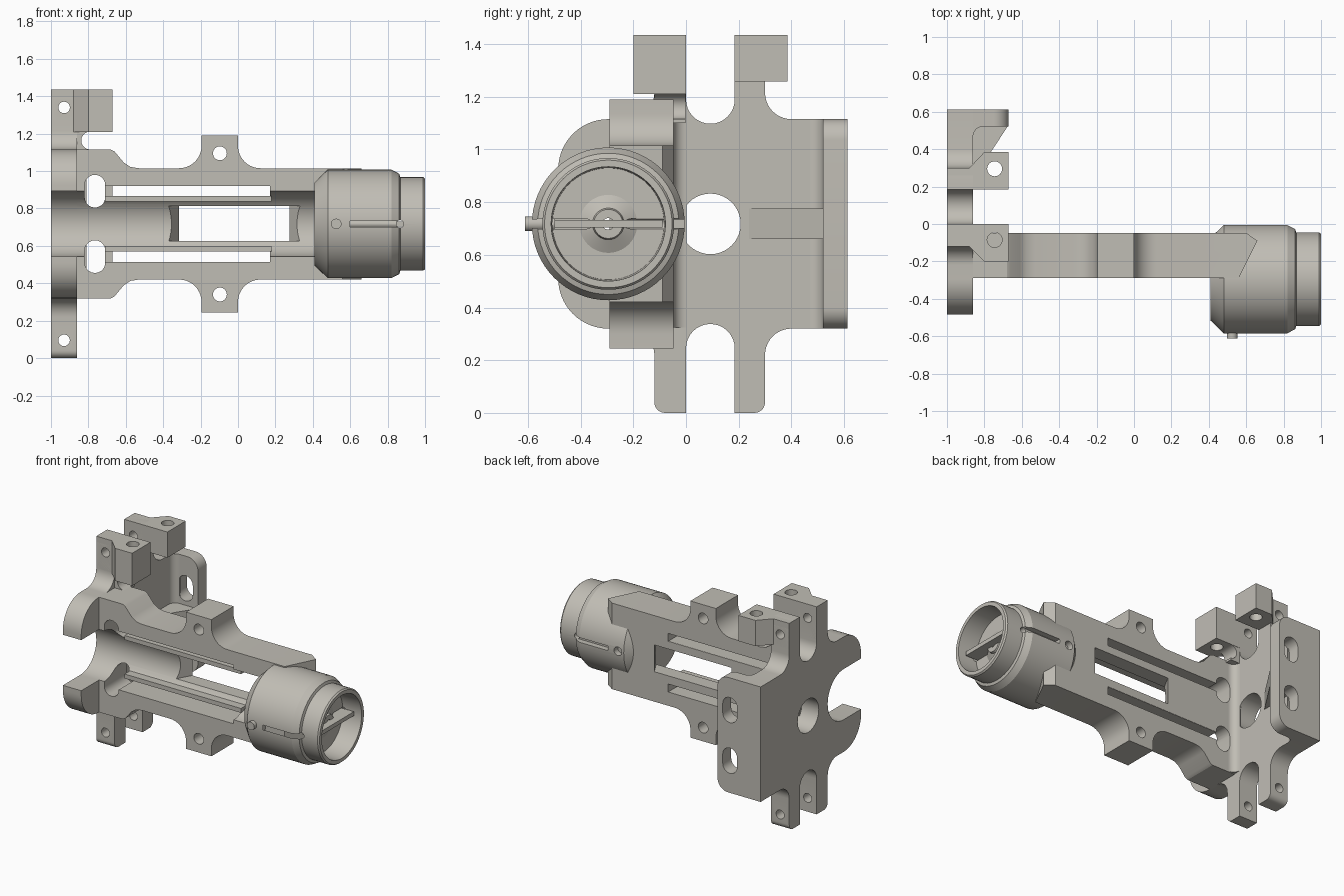
import bpy, bmesh, math
from mathutils import Vector

if "Cube" in bpy.data.objects:
    bpy.data.objects.remove(bpy.data.objects["Cube"])

CZ = 0.7175   # height of the mirror plane
AY = -0.295   # y of the barrel axis

metal = bpy.data.materials.new("warm_grey")
metal.diffuse_color = (0.53, 0.51, 0.46, 1)
metal.use_nodes = True
metal.node_tree.nodes["Principled BSDF"].inputs["Base Color"].default_value = metal.diffuse_color


def arc(cx, cy, r, a0, a1, n=10):
    return [(cx + r * math.cos(math.radians(a0 + (a1 - a0) * i / n)),
             cy + r * math.sin(math.radians(a0 + (a1 - a0) * i / n))) for i in range(n + 1)]


def circle(cx, cy, r, n=32):
    return arc(cx, cy, r, 0, 360, n)[:-1]


def rect(x0, x1, y0, y1):
    return [(x0, y0), (x1, y0), (x1, y1), (x0, y1)]


def flip(pts):
    """Mirror profile points about the middle height."""
    return [(a, 2 * CZ - b) for a, b in reversed(pts)]


def finish(name, bm):
    bmesh.ops.remove_doubles(bm, verts=bm.verts, dist=1e-5)
    bmesh.ops.recalc_face_normals(bm, faces=bm.faces)
    me = bpy.data.meshes.new(name)
    bm.to_mesh(me)
    bm.free()
    me.materials.append(metal)
    ob = bpy.data.objects.new(name, me)
    bpy.context.collection.objects.link(ob)
    return ob


def prism(name, pts, axis, lo, hi):
    """Extrude a 2D profile: axis x uses (y,z), y uses (x,z), z uses (x,y)."""
    place = {"x": lambda p, d: (d, p[0], p[1]),
             "y": lambda p, d: (p[0], d, p[1]),
             "z": lambda p, d: (p[0], p[1], d)}[axis]
    bm = bmesh.new()
    f = bm.faces.new([bm.verts.new(place(p, lo)) for p in pts])
    ext = bmesh.ops.extrude_face_region(bm, geom=[f])
    move = Vector(place((0, 0), hi - lo))
    bmesh.ops.translate(bm, vec=move, verts=[v for v in ext["geom"] if isinstance(v, bmesh.types.BMVert)])
    return finish(name, bm)


def lathe(name, prof, n=64):
    """Spin an (x, radius) profile about the barrel axis."""
    bm = bmesh.new()
    vs = [bm.verts.new((x, AY, CZ + r)) for x, r in prof]
    es = [bm.edges.new(p) for p in zip(vs, vs[1:])]
    bmesh.ops.spin(bm, geom=vs + es, cent=(0, AY, CZ), axis=(1, 0, 0), angle=2 * math.pi, steps=n)
    return finish(name, bm)


def cut(ob, *cutters):
    bpy.context.view_layer.objects.active = ob
    for c in cutters:
        c.hide_render = True
        m = ob.modifiers.new("cut", "BOOLEAN")
        m.operation, m.solver, m.object = "DIFFERENCE", "EXACT", c
        bpy.ops.object.modifier_apply(modifier=m.name)
        bpy.data.objects.remove(c)


def trough():
    return prism("trough_cutter", [(-0.7, CZ - 0.175)] + arc(AY, CZ, 0.175, -90, 90, 24)
                 + [(-0.7, CZ + 0.175)], "x", -1.1, 0.412)


def round_slots():
    up = arc(-0.765, 0.925, 0.055, 0, 180) + arc(-0.765, 0.86, 0.055, 180, 360)
    return [prism("slot_cutter", p, "y", -0.7, 0.8) for p in (up, flip(up))]


# Mounting plate with horns and four ears
half = ([(0.61, 1.115)] + arc(0.40, 1.215, 0.1, 270, 180) + arc(0.26, 1.395, 0.04, 0, 90, 6)
        + [(0.185, 1.435)] + arc(0.0925, 1.19, 0.0925, 0, -180, 16) + [(0.0, 1.435)]
        + arc(-0.08, 1.395, 0.04, 90, 180, 6) + arc(-0.22, 1.215, 0.1, 0, -90)
        + arc(AY, 0.925, 0.19, 90, 180, 14))
plate = prism("mounting_plate", half + flip(half), "x", -1.0, -0.86)
cut(plate, trough(), prism("hole_cutter", circle(0.0925, CZ, 0.115, 40), "x", -1.2, -0.7),
    *[prism("hole_cutter", circle(-0.93, z, 0.031, 24), "y", -0.3, 0.45) for z in (0.095, 1.34)])

# Upper clamp blocks on the ears
front_pts = [(-1, -0.12), (-0.88, -0.12), (-0.8, -0.2), (-0.67, -0.2), (-0.67, 0), (-1, 0)]
rear_pts = [(-1, 0.185), (-0.67, 0.185), (-0.67, 0.385), (-0.8, 0.385), (-0.88, 0.3), (-1, 0.3)]
for name, pts, low, hy in (("front_block", front_pts, 1.21, -0.085), ("rear_block", rear_pts, 1.257, 0.295)):
    block = prism(name, pts, "z", low, 1.435)
    cut(block, prism("hole_cutter", circle(-0.745, hy, 0.04), "z", 1.1, 1.6),
        prism("hole_cutter", circle(-0.93, 1.34, 0.031, 24), "y", -0.3, 0.45))

# Rounded neck under the front block
prism("block_neck", [(-0.87, 1.1), (-0.79, 1.1)] + arc(-0.79, 1.163, 0.048, 270, 90)
      + [(-0.79, 1.22), (-0.87, 1.22)], "y", -0.12, -0.002)

# Side flange with two slots, inner fillet and rib
flange = prism("side_flange", [(-1, 0.32), (-0.77, 0.32)] + arc(-0.75, 0.4, 0.08, 270, 360)
               + arc(-0.75, 1.035, 0.08, 0, 90) + [(-1, 1.115)], "y", 0.52, 0.613)
cut(flange, *round_slots())
prism("flange_fillet", [(-0.87, 0.53), (-0.87, 0.47)] + arc(-0.81, 0.47, 0.05, 180, 90, 8)
      + [(-0.81, 0.53)], "z", 0.32, 1.115)
prism("flange_rib", [(-0.87, 0.24), (-0.86, 0.24), (-0.67, 0.53), (-0.87, 0.53)], "z", 0.66, 0.775)

# Long body with side tabs
top = ([(-0.87, 1.115), (-0.68, 1.115), (-0.66, 1.105), (-0.61, 1.045), (-0.575, 1.022), (-0.53, 1.015)]
       + arc(-0.315, 1.135, 0.12, 270, 360) + [(-0.195, 1.19), (0, 1.19)]
       + arc(0.12, 1.135, 0.12, 180, 270) + [(0.7, 1.015)])
body = prism("body", top + flip(top), "y", -0.29, -0.048)
narrow = rect(-0.77, 0.17, 0.865, 0.92)
cut(body, trough(), *round_slots(),
    *[prism("slot_cutter", p, "y", -0.5, 0.1) for p in (narrow, flip(narrow))],
    *[prism("hole_cutter", circle(-0.097, z, 0.037), "y", -0.5, 0.1) for z in (0.34, 1.095)],
    prism("window_cutter", [(-0.40, -0.2), (0.36, -0.2), (0.26, -0.02), (-0.30, -0.02)], "z", 0.627, 0.812),
    prism("end_cutter", [(0.6, -0.03), (0.6, -0.048), (0.66, -0.09), (0.55, -0.31), (0.9, -0.31), (0.9, -0.03)],
          "z", 0.2, 1.3))

# Fillet where the body meets the plate
root = prism("body_fillet", [(-0.87, -0.06), (-0.81, -0.06)] + arc(-0.81, 0.002, 0.05, 270, 180, 8)
             + [(-0.87, 0.002)], "z", 0.325, 1.11)
cut(root, *round_slots())

# Guide rails along the trough
rail = rect(-0.71, 0.18, 0.836, 0.866)
for name, pts in (("upper_rail", rail), ("lower_rail", flip(rail))):
    prism(name, pts, "y", -0.225, -0.05)

# Barrel cup with bore, hub and chamfers
cup = lathe("barrel_cup", [(0.41, 0), (0.41, 0.222), (0.48, 0.29), (0.82, 0.29), (0.862, 0.268), (0.868, 0.25),
                           (0.99, 0.25), (1.0, 0.242), (1.0, 0.217), (0.86, 0.212), (0.86, 0.11),
                           (0.885, 0.06), (0.9, 0.055), (0.9, 0)])
cut(cup, prism("axis_cutter", circle(AY, CZ, 0.022, 24), "x", 0.3, 1.1),
    prism("cross_cutter", circle(0.866, CZ, 0.02, 24), "y", -0.8, 0.2),
    prism("hub_slot_cutter", rect(AY - 0.205, AY + 0.205, CZ - 0.014, CZ + 0.014), "x", 0.845, 0.95),
    prism("groove_cutter", rect(0.6, 0.87, CZ - 0.016, CZ + 0.016), "y", -0.7, AY - 0.25),
    prism("groove_cutter", rect(0.6, 0.87, CZ - 0.016, CZ + 0.016), "y", AY + 0.25, 0.1),
    prism("pin_hole_cutter", circle(0.525, CZ, 0.03, 24), "y", AY + 0.2, 0.1))

# Locating pin
prism("pin", circle(0.525, CZ, 0.028, 24), "y", -0.612, -0.5)

# Shade curved faces smooth and keep edges sharp
for ob in bpy.context.scene.objects:
    ob.select_set(True)
bpy.context.view_layer.objects.active = body
bpy.ops.object.shade_smooth_by_angle(angle=math.radians(25))
